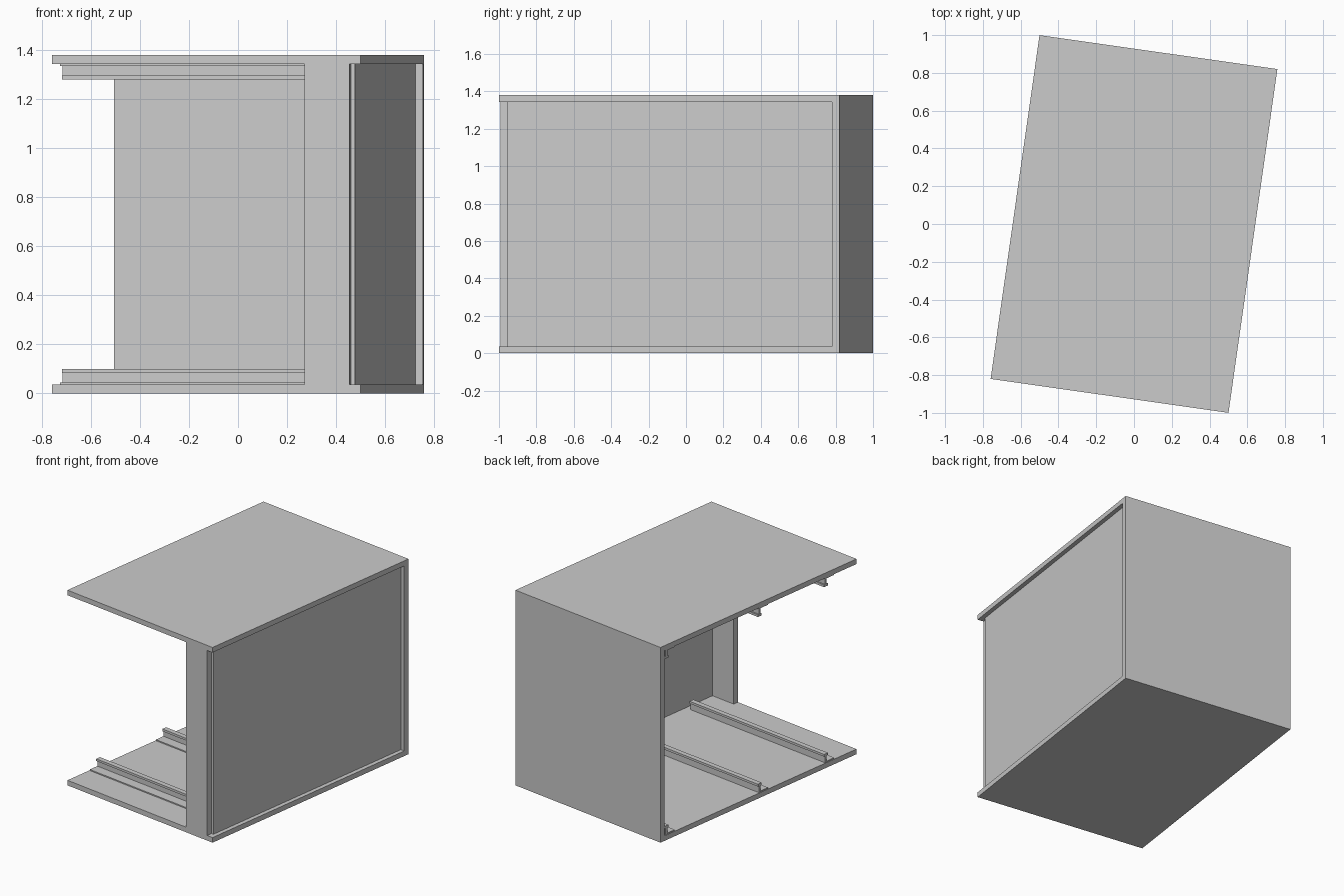
import bpy, bmesh
from mathutils import Matrix, Vector
from math import radians

if "Cube" in bpy.data.objects:
    bpy.data.objects.remove(bpy.data.objects["Cube"])

TURN = Matrix.Rotation(radians(-8.1), 4, 'Z')   # whole cabinet is turned slightly
W, D, H, T = 0.636, 0.919, 1.38, 0.036          # half width, half depth, height, board


def finish(name, bm):
    bmesh.ops.recalc_face_normals(bm, faces=bm.faces)
    me = bpy.data.meshes.new(name)
    bm.to_mesh(me)
    bm.free()
    ob = bpy.data.objects.new(name, me)
    ob.matrix_world = TURN
    bpy.context.collection.objects.link(ob)


def board(name, lo, hi):
    lo, hi = Vector(lo), Vector(hi)
    bm = bmesh.new()
    mat = Matrix.Translation((lo + hi) / 2) @ Matrix.Diagonal((*(hi - lo), 1))
    bmesh.ops.create_cube(bm, size=1, matrix=mat)
    finish(name, bm)


# (depth from front, height above board) outline: foot, web and lip
RAIL = [(0.205, 0), (0.29, 0), (0.29, 0.047), (0.30, 0.047), (0.30, 0.063),
        (0.265, 0.063), (0.265, 0.047), (0.275, 0.047), (0.275, 0.008), (0.205, 0.008)]


def rail(name, shift, top):
    bm = bmesh.new()
    verts = []
    for d, h in RAIL:
        z = H - T - h if top else T + h
        verts.append(bm.verts.new((-W + 0.004, -D + d + shift, z)))
    face = bm.faces.new(verts)
    ext = bmesh.ops.extrude_face_region(bm, geom=[face], use_keep_orig=True)
    moved = [g for g in ext['geom'] if isinstance(g, bmesh.types.BMVert)]
    bmesh.ops.translate(bm, verts=moved, vec=(1.18, 0, 0))
    finish(name, bm)


# Cabinet boards
board("bottom_board", (-W, -D, 0), (W, D, T))
board("top_board", (-W, -D, H - T), (W, D, H))
board("back_board", (-W, D - 0.04, T), (W, D, H - T))
board("side_panel", (W - 0.046, -D + 0.04, T), (W - 0.03, D - 0.04, H - T))
board("front_strip", (W - 0.232, -D, T), (W - 0.046, -D + 0.04, H - T))

# Slide rails on the bottom and mirrored under the top
for i, shift in enumerate((0, 0.62, 1.495)):
    rail(f"bottom_rail_{i + 1}", shift, False)
    rail(f"top_rail_{i + 1}", shift, True)
